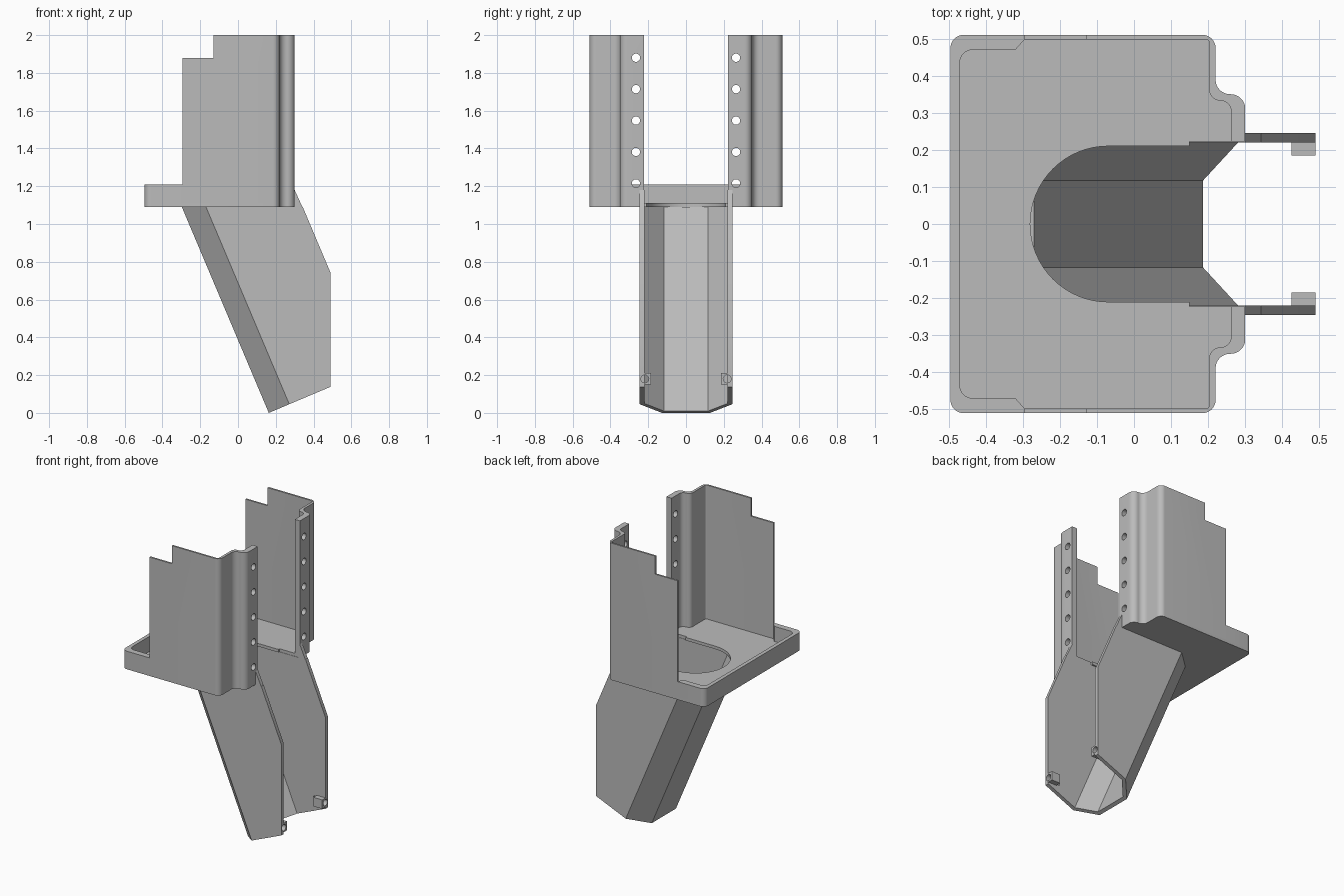
import bpy, bmesh, math
from mathutils import Vector

if "Cube" in bpy.data.objects:
    bpy.data.objects.remove(bpy.data.objects["Cube"])

grey = bpy.data.materials.new("plain_grey")
grey.diffuse_color = (0.5, 0.5, 0.5, 1)
grey.use_nodes = True
grey.node_tree.nodes["Principled BSDF"].inputs["Base Color"].default_value = grey.diffuse_color


def finish(name, bm):
    bmesh.ops.recalc_face_normals(bm, faces=bm.faces[:])
    me = bpy.data.meshes.new(name)
    bm.to_mesh(me)
    bm.free()
    me.materials.append(grey)
    ob = bpy.data.objects.new(name, me)
    bpy.context.collection.objects.link(ob)
    return ob


def extrude(name, pts, vec):
    """Solid made by sweeping a closed 3D polygon along vec."""
    bm = bmesh.new()
    face = bm.faces.new([bm.verts.new(p) for p in pts])
    new = bmesh.ops.extrude_face_region(bm, geom=[face])["geom"]
    bmesh.ops.translate(bm, vec=vec, verts=[v for v in new if isinstance(v, bmesh.types.BMVert)])
    return finish(name, bm)


def prism(name, pts, z0, z1):
    return extrude(name, [(x, y, z0) for x, y in pts], (0, 0, z1 - z0))


def box(name, lo, hi):
    return prism(name, [(lo[0], lo[1]), (hi[0], lo[1]), (hi[0], hi[1]), (lo[0], hi[1])], lo[2], hi[2])


def rod_x(name, x0, x1, y, z, r, n=20):
    a = [2 * math.pi * i / n for i in range(n)]
    return extrude(name, [(x0, y + r * math.cos(t), z + r * math.sin(t)) for t in a], (x1 - x0, 0, 0))


def rounded(path, seg=8):
    """Round the corners of an open path of (x, y, radius)."""
    out = []
    for i, (x, y, r) in enumerate(path):
        p = Vector((x, y))
        if r == 0:
            out.append((x, y))
            continue
        a = (Vector(path[i - 1][:2]) - p).normalized()
        b = (Vector(path[i + 1][:2]) - p).normalized()
        c = p + (a + b) * r          # right-angled corners only
        for k in range(seg + 1):
            t = k / seg * math.pi / 2
            out.append(tuple(c - b * r * math.cos(t) - a * r * math.sin(t)))
    return out


def flip(pts):
    return [(x, -y) for x, y in pts]


def activate(ob):
    bpy.ops.object.select_all(action='DESELECT')
    ob.select_set(True)
    bpy.context.view_layer.objects.active = ob


def cut(ob, cutters):
    for c in cutters:
        activate(ob)
        m = ob.modifiers.new("cut", 'BOOLEAN')
        m.operation, m.solver, m.object = 'DIFFERENCE', 'EXACT', c
        bpy.ops.object.modifier_apply(modifier=m.name)


def drop(cutters):
    for c in cutters:
        bpy.data.objects.remove(c)


BOTTOM, FLOOR, RIM, TOP = 1.09, 1.11, 1.21, 2.0

# tray floor with a round-ended opening that runs out to the open side
outer = [(0.30, 0.222, 0), (0.30, 0.35, 0.039), (0.22, 0.35, 0.039), (0.22, 0.51, 0.035)]
corner = (-0.495, 0.51, 0.035)
half = rounded(outer + [corner, (-0.495, 0, 0)])[:-1]
arc = [(-0.07 - 0.21 * math.cos(t), 0.21 * math.sin(t))
       for t in [math.pi / 2 * (i / 16 - 1) for i in range(33)]]
slot = [(0.15, -0.222), (0.15, -0.21)] + arc + [(0.15, 0.21), (0.15, 0.222)]
prism("tray_floor", half + flip(half)[::-1] + slot, BOTTOM, FLOOR)

# low rim around the back of the tray
rim_out = rounded([(-0.295, 0.51, 0), corner, (-0.495, 0, 0)])[:-1]
rim_in = rounded([(-0.295, 0.498, 0), (-0.32, 0.47, 0), (-0.47, 0.47, 0.035), (-0.47, 0, 0)])[:-1]
prism("tray_rim", rim_out + flip(rim_out)[::-1] + flip(rim_in) + rim_in[::-1], FLOOR, RIM)

# tall side walls with an S-bend, a stepped top and a row of lip holes
wall_out = rounded(outer + [(-0.295, 0.51, 0)])
wall_in = rounded([(0.262, 0.222, 0), (0.262, 0.333, 0.029), (0.203, 0.333, 0.029),
                   (0.203, 0.498, 0.01), (-0.295, 0.498, 0)])
for side, s in (("front", -1), ("back", 1)):
    pts = [(x, s * y) for x, y in wall_out + wall_in[::-1]]
    wall = prism(side + "_wall", pts, FLOOR, TOP)
    ys = sorted((s * 0.45, s * 0.6))
    cutters = [box("step_cutter", (-0.4, ys[0], 1.88), (-0.13, ys[1], 2.1))]
    cutters += [rod_x("hole_cutter", 0.23, 0.35, s * 0.265, 1.215 + 0.1663 * i, 0.022) for i in range(5)]
    cut(wall, cutters)
    drop(cutters)

# slanted chute: channel section swept along the slope, then trimmed
along = Vector((-0.389, 0, 0.921))
across = Vector((0.921, 0, 0.389))
base = Vector((0.163, 0, 0.0))
section = [(0, 0.127), (0.118, 0.245), (0.59, 0.245), (0.59, 0.22), (0.128, 0.22), (0.025, 0.117)]
ring = section + [(u, -y) for u, y in section[::-1]]
chute = extrude("chute", [base + across * u + Vector((0, y, 0)) for u, y in ring], along * 1.8)
bm = bmesh.new()
bm.from_mesh(chute.data)
for co, no in (((0.49, 0, 0), (1, 0, 0)), ((0, 0, BOTTOM), (0, 0, 1))):
    bmesh.ops.bisect_plane(bm, geom=bm.verts[:] + bm.edges[:] + bm.faces[:],
                           plane_co=co, plane_no=no, clear_outer=True)
    bmesh.ops.holes_fill(bm, edges=[e for e in bm.edges if e.is_boundary], sides=0)
bmesh.ops.recalc_face_normals(bm, faces=bm.faces[:])
bm.to_mesh(chute.data)
bm.free()

# pointed chute tips against the walls, and drilled lugs at the lower end
for side, s in (("front", -1), ("back", 1)):
    extrude(side + "_chute_tip", [(0.30, s * 0.22, BOTTOM), (0.341, s * 0.22, BOTTOM), (0.30, s * 0.22, 1.18)],
            (0, s * 0.025, 0))
    ys = sorted((s * 0.185, s * 0.22))
    lug = box(side + "_lug", (0.425, ys[0], 0.15), (0.49, ys[1], 0.21))
    drill = rod_x("lug_cutter", 0.40, 0.55, s * 0.218, 0.18, 0.021)
    cut(lug, [drill])
    cut(chute, [drill])
    drop([drill])

for ob in list(bpy.context.scene.objects):
    activate(ob)
    bpy.ops.object.shade_smooth_by_angle(angle=math.radians(30))
